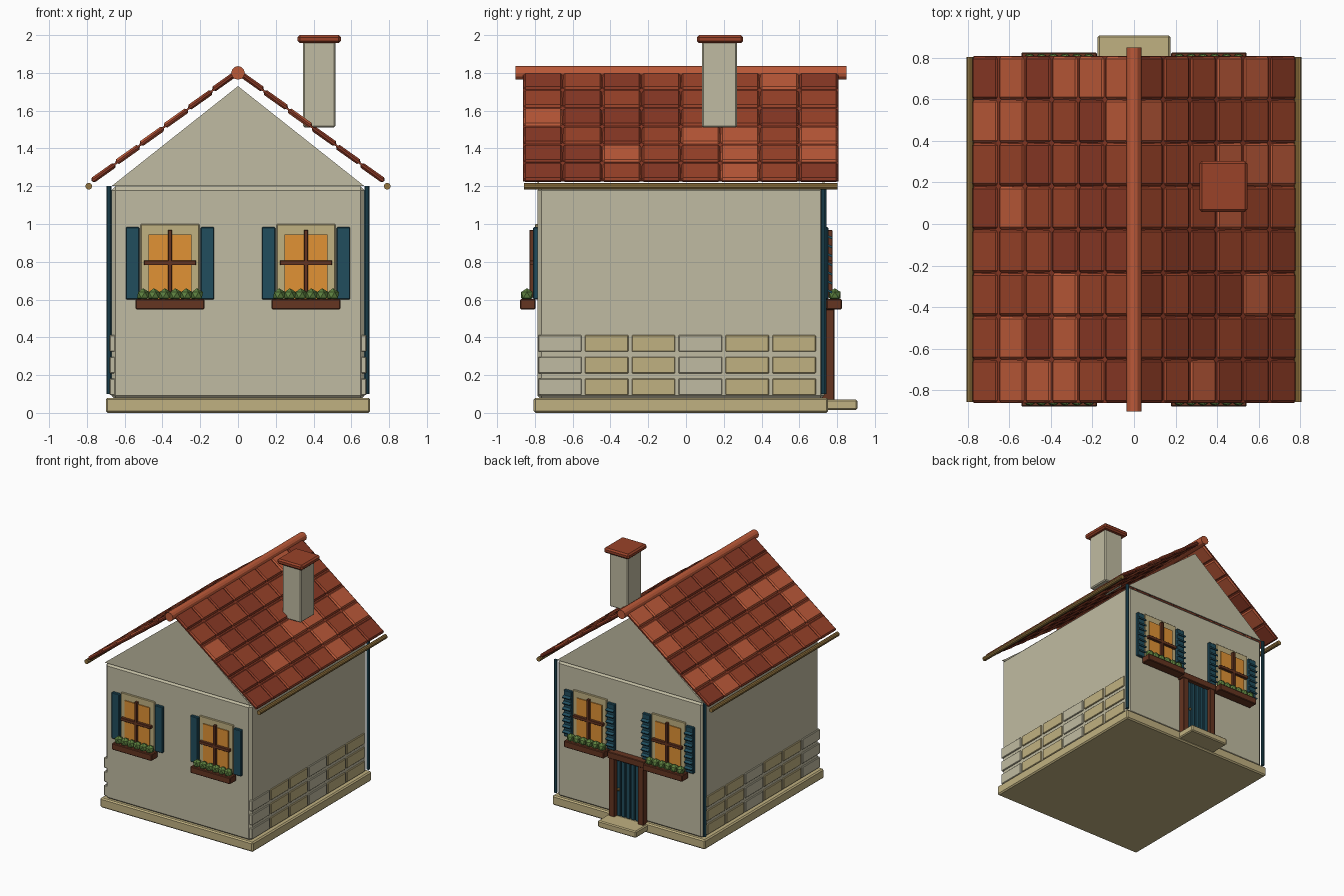
import bpy, bmesh, math, random
from mathutils import Matrix, Vector

if "Cube" in bpy.data.objects:
    bpy.data.objects.remove(bpy.data.objects["Cube"])

random.seed(4)
CY = -0.027  # the house body sits slightly forward of the doorstep


def mat(name, r, g, b):
    m = bpy.data.materials.new(name)
    m.diffuse_color = (r, g, b, 1)
    m.use_nodes = True
    m.node_tree.nodes["Principled BSDF"].inputs["Base Color"].default_value = m.diffuse_color
    return m


PLASTER = mat("plaster", 0.53, 0.50, 0.36)
SAND = mat("sandstone", 0.53, 0.44, 0.22)
TILES = [mat("tile_dark", 0.25, 0.04, 0.018), mat("tile_mid", 0.32, 0.055, 0.022),
         mat("tile_light", 0.50, 0.10, 0.04)]
BLUE = mat("blue_paint", 0.015, 0.075, 0.11)
WOOD = mat("dark_wood", 0.13, 0.035, 0.015)
GLASS = mat("warm_glass", 0.75, 0.29, 0.035)
GREEN = mat("leaves", 0.11, 0.22, 0.05)
BRASS = mat("brass", 0.30, 0.18, 0.05)


def finish(name, bm, m):
    me = bpy.data.meshes.new(name)
    bm.to_mesh(me)
    bm.free()
    me.materials.append(m)
    ob = bpy.data.objects.new(name, me)
    bpy.context.collection.objects.link(ob)
    return ob


def box(name, x, y, z, m, bevel=0.0, rot=None):
    """Box from (min, max) ranges; optional chamfer and rotation about its centre."""
    bm = bmesh.new()
    bmesh.ops.create_cube(bm, size=1)
    bmesh.ops.scale(bm, vec=(x[1] - x[0], y[1] - y[0], z[1] - z[0]), verts=bm.verts)
    if bevel:
        bmesh.ops.bevel(bm, geom=bm.edges[:], offset=bevel, segments=1, affect='EDGES')
    ob = finish(name, bm, m)
    ob.location = (sum(x) / 2, sum(y) / 2, sum(z) / 2)
    if rot:
        ob.rotation_euler = rot
    return ob


def rod(name, a, b, r, m, sides=12):
    a, b = Vector(a), Vector(b)
    bm = bmesh.new()
    bmesh.ops.create_cone(bm, cap_ends=True, segments=sides, radius1=r, radius2=r, depth=(b - a).length)
    ob = finish(name, bm, m)
    ob.location = (a + b) / 2
    ob.rotation_euler = (b - a).to_track_quat('Z', 'Y').to_euler()
    return ob


def yr(s, a, b):
    """Depth range a..b outward from the centre, on the front (s=-1) or back (s=1)."""
    return tuple(sorted((CY + s * a, CY + s * b)))


# Plinth, walls and gables
box("plinth", (-0.70, 0.70), yr(1, -0.78, 0.78), (0, 0.08), SAND, 0.01)
box("walls", (-0.67, 0.67), yr(1, -0.76, 0.76), (0.07, 1.2), PLASTER, 0.022)
for s, side in ((-1, "front"), (1, "back")):
    bm = bmesh.new()
    f = bm.faces.new([bm.verts.new((x, CY + s * 0.75, z)) for x, z in ((-0.67, 1.2), (0.67, 1.2), (0, 1.73))])
    ext = bmesh.ops.extrude_face_region(bm, geom=[f])
    bmesh.ops.translate(bm, vec=(0, s * 0.01, 0), verts=[v for v in ext["geom"] if isinstance(v, bmesh.types.BMVert)])
    bmesh.ops.recalc_face_normals(bm, faces=bm.faces)
    finish(side + "_gable", bm, PLASTER)

# Stone blocks along the side walls
for s in (-1, 1):
    for row in range(3):
        for i in range(6):
            y, z = -0.668 + i * 0.248, 0.138 + row * 0.115
            xs = sorted((s * 0.65, s * 0.68))
            box("stone_block", xs, (y - 0.115, y + 0.115), (z - 0.044, z + 0.044),
                PLASTER if i in (0, 3) else SAND, 0.004)

# Roof: thin deck with rows of chamfered tiles on each slope
ANG = math.radians(37)
PITCH = 0.128
for s in (-1, 1):
    L = 0.77 / math.cos(ANG)
    zc = 1.808 - 0.385 * math.tan(ANG)
    box("roof_deck", (s * 0.385 - L / 2, s * 0.385 + L / 2), (CY - 0.835, CY + 0.835),
        (zc - 0.005, zc + 0.005), TILES[0], 0, (0, s * ANG, 0))
    hl = PITCH / math.cos(ANG) / 2 - 0.004
    for r in range(6):
        x = 0.072 + r * PITCH
        z = 1.808 - x * math.tan(ANG)
        for c in range(8):
            y = CY + (c - 3.5) * 0.2085
            m = random.choices(TILES, (3, 5, 2))[0]
            box("roof_tile", (s * x - hl, s * x + hl), (y - 0.103, y + 0.103),
                (z - 0.015, z + 0.015), m, 0.011, (0, s * (ANG - 0.03), 0))
    # Gutter and rear downpipe
    rod("gutter", (s * 0.79, CY - 0.83, 1.2), (s * 0.79, CY + 0.83, 1.2), 0.018, BRASS, 10)
    rod("downpipe", (s * 0.682, CY + 0.757, 0.1), (s * 0.682, CY + 0.757, 1.2), 0.014, BLUE, 10)
rod("ridge", (0, CY - 0.876, 1.8), (0, CY + 0.876, 1.8), 0.036, TILES[2], 12)

# Chimney
box("chimney", (0.345, 0.515), (0.085, 0.27), (1.51, 1.97), PLASTER, 0.008)
box("chimney_cap", (0.315, 0.545), (0.057, 0.303), (1.957, 2.0), TILES[1], 0.012)

# Windows with shutters and planters, two on each end wall
for s in (-1, 1):
    for cx in (-0.36, 0.36):
        box("window_frame", (cx - 0.155, cx + 0.155), yr(s, 0.74, 0.772), (0.6, 1.0), SAND, 0.004)
        box("window_glass", (cx - 0.115, cx + 0.115), yr(s, 0.75, 0.78), (0.6, 0.945), GLASS)
        box("mullion", (cx - 0.011, cx + 0.011), yr(s, 0.775, 0.802), (0.61, 0.968), WOOD, 0.002)
        box("glazing_bar", (cx - 0.138, cx + 0.138), yr(s, 0.775, 0.802), (0.782, 0.806), WOOD, 0.002)
        for k in (-1, 1):
            sx = cx + k * 0.198
            box("shutter", (sx - 0.036, sx + 0.036), yr(s, 0.75, 0.782), (0.6, 0.983), BLUE, 0.005)
            if s == 1:
                for i in range(7):
                    z = 0.645 + i * 0.048
                    box("shutter_slat", (sx - 0.034, sx + 0.034), yr(s, 0.765, 0.803),
                        (z - 0.006, z + 0.006), BLUE, 0, (-0.45, 0, 0))
        box("planter", (cx - 0.182, cx + 0.182), yr(s, 0.77, 0.852), (0.548, 0.602), WOOD, 0.005)
        # Faceted foliage clumps
        bm = bmesh.new()
        for i in range(6):
            bmesh.ops.create_icosphere(bm, subdivisions=1, radius=0.036, matrix=Matrix.Translation(
                (cx + (i - 2.5) * 0.057, CY + s * 0.815, 0.624)))
        finish("plants", bm, GREEN)

# Rear door with frame, planks, knob and doorstep
box("doorstep", (-0.175, 0.175), (0.73, 0.907), (0.015, 0.07), SAND, 0.008)
for s in (-1, 1):
    box("door_post", sorted((s * 0.108, s * 0.158)), yr(1, 0.745, 0.812), (0.06, 0.59), WOOD, 0.004)
box("door_lintel", (-0.17, 0.17), yr(1, 0.745, 0.815), (0.545, 0.598), WOOD, 0.004)
box("door", (-0.11, 0.11), yr(1, 0.745, 0.775), (0.07, 0.55), BLUE)
for i in range(5):
    x = (i - 2) * 0.043
    box("door_plank", (x - 0.018, x + 0.018), yr(1, 0.76, 0.788), (0.075, 0.545), BLUE, 0.004)
bm = bmesh.new()
bmesh.ops.create_icosphere(bm, subdivisions=2, radius=0.012,
                           matrix=Matrix.Translation((0.08, CY + 0.797, 0.3)))
finish("door_knob", bm, BRASS)
